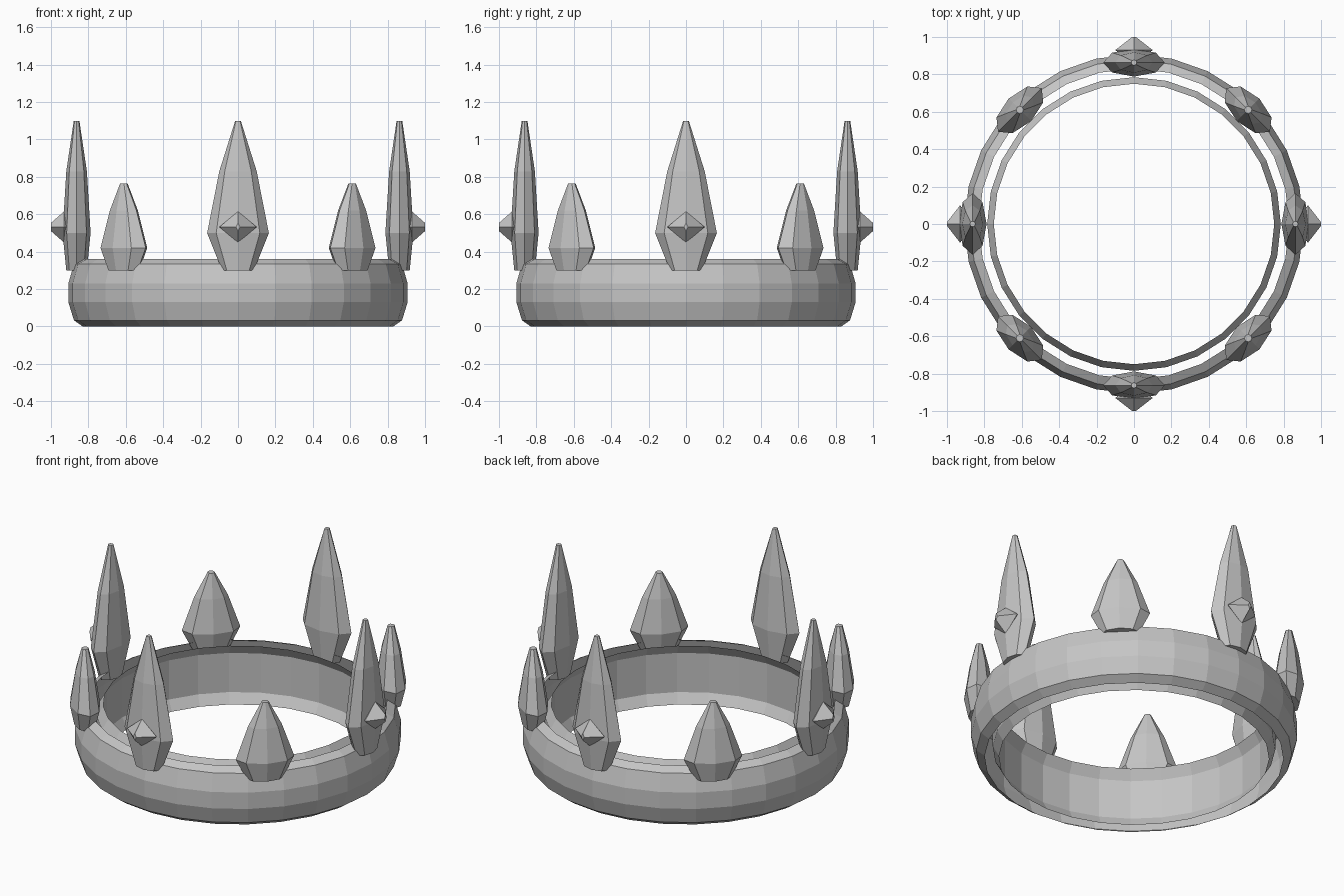
import bpy
import bmesh
import math
from mathutils import Matrix, Vector

# Remove the default cube only
cube = bpy.data.objects.get("Cube")
if cube:
    bpy.data.objects.remove(cube, do_unlink=True)

# Single plain metal colour
GREY = (0.56, 0.56, 0.56, 1.0)
metal = bpy.data.materials.new("grey_metal")
metal.use_nodes = True
metal.diffuse_color = GREY
metal.node_tree.nodes["Principled BSDF"].inputs["Base Color"].default_value = GREY


def loft(name, rings, sides, capped, matrix=Matrix()):
    """Join elliptical rings of (half width, half depth, height) into one part."""
    bm = bmesh.new()
    loops = []
    for width, depth, height in rings:
        loop = []
        for i in range(sides):
            a = math.tau * i / sides
            point = Vector((width * math.cos(a), depth * math.sin(a), height))
            loop.append(bm.verts.new(matrix @ point))
        loops.append(loop)
    for low, high in zip(loops, loops[1:]):
        for i in range(sides):
            j = (i + 1) % sides
            bm.faces.new((low[i], low[j], high[j], high[i]))
    if capped:
        bm.faces.new(loops[0][::-1])
        bm.faces.new(loops[-1])
    mesh = bpy.data.meshes.new(name)
    bm.to_mesh(mesh)
    bm.free()
    mesh.materials.append(metal)
    obj = bpy.data.objects.new(name, mesh)
    bpy.context.collection.objects.link(obj)
    return obj


# Band: two separate open walls with a narrow gap between them
SEGMENTS = 28
outer_profile = [(0.83, 0), (0.877, 0.033), (0.907, 0.13),
                 (0.907, 0.23), (0.877, 0.334), (0.83, 0.36)]
inner_profile = [(0.75, 0), (0.785, 0.06), (0.785, 0.30), (0.75, 0.36)]
for name, profile in (("outer_band", outer_profile), ("inner_band", inner_profile)):
    loft(name, [(r, r, z) for r, z in profile], SEGMENTS, False)

# Spike and gem cross-sections, from bottom to top or from back to front
tall_rings = [(0.085, 0.055, 0.30), (0.165, 0.075, 0.50),
              (0.10, 0.055, 0.83), (0.015, 0.015, 1.10)]
short_rings = [(0.105, 0.06, 0.30), (0.165, 0.085, 0.42),
               (0.095, 0.055, 0.62), (0.02, 0.02, 0.765)]
gem_rings = [(0.01, 0.01, -0.07), (0.10, 0.083, 0), (0.01, 0.022, 0.07)]

# Alternate tall jewelled spikes and short plain ones around the band
labels = ("front", "front_left", "left", "back_left",
          "back", "back_right", "right", "front_right")
for i, label in enumerate(labels):
    turn = Matrix.Rotation(math.tau * i / len(labels), 4, "Z")
    place = turn @ Matrix.Translation((0, -0.863, 0))
    if i % 2:
        loft(label + "_short_spike", short_rings, 8, True, place)
    else:
        loft(label + "_tall_spike", tall_rings, 8, True, place)
        point_out = Matrix.Rotation(math.pi / 2, 4, "X")
        seat = turn @ Matrix.Translation((0, -0.93, 0.532)) @ point_out
        loft(label + "_gem", gem_rings, 4, True, seat)
